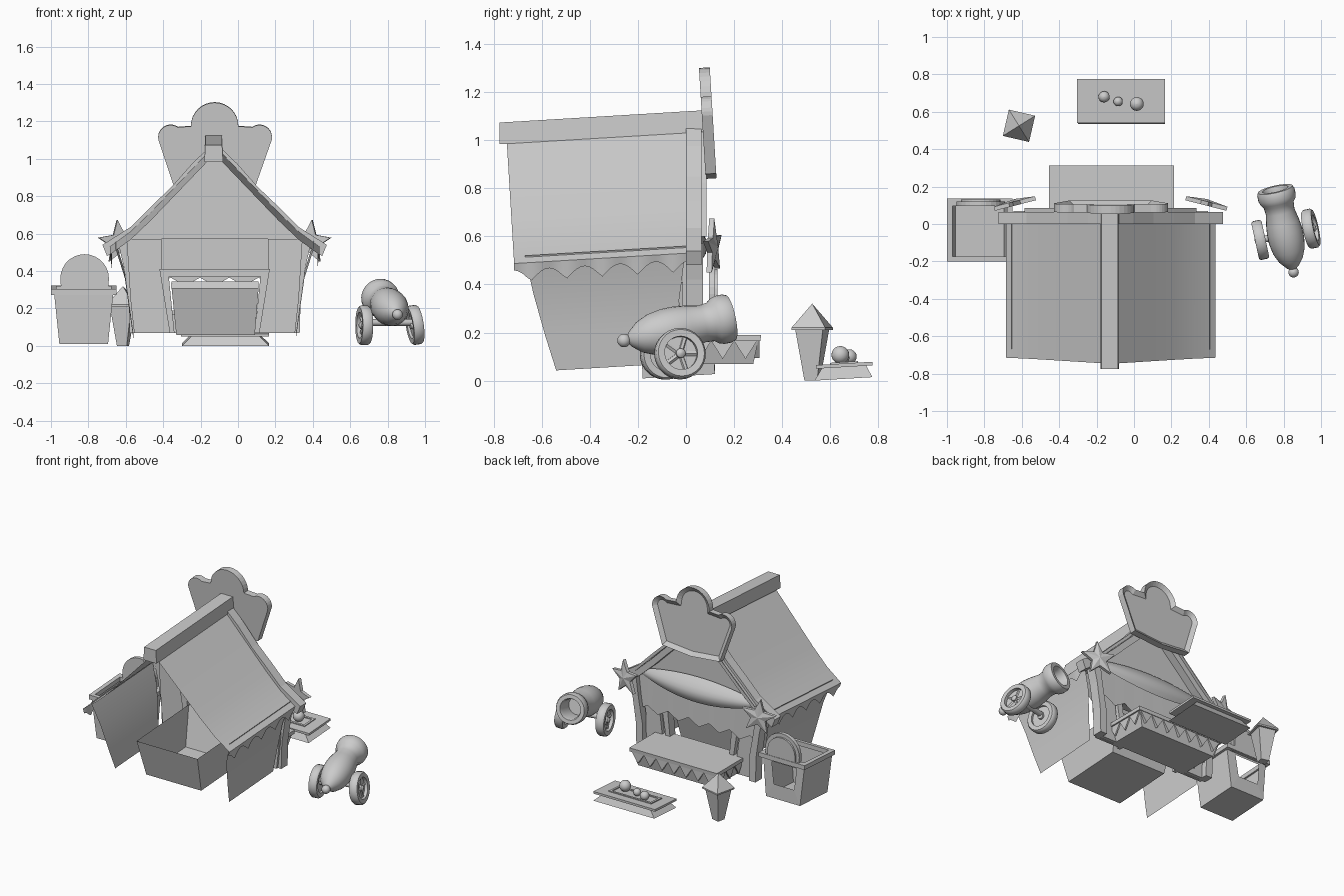
import bpy, bmesh
from math import sin, cos, pi, radians
from mathutils import Vector, Matrix

if "Cube" in bpy.data.objects:
    bpy.data.objects.remove(bpy.data.objects["Cube"])

TILT = 0.06  # the stall rises gently towards +y


def mesh(name, verts, faces, smooth=False, tilt=False):
    if tilt:
        verts = [(v[0], v[1], v[2] + TILT * v[1]) for v in verts]
    me = bpy.data.meshes.new(name)
    me.from_pydata([tuple(v) for v in verts], [], faces)
    bm = bmesh.new()
    bm.from_mesh(me)
    bmesh.ops.recalc_face_normals(bm, faces=bm.faces)
    bm.to_mesh(me)
    bm.free()
    ob = bpy.data.objects.new(name, me)
    bpy.context.collection.objects.link(ob)
    if smooth:
        bpy.ops.object.select_all(action='DESELECT')
        bpy.context.view_layer.objects.active = ob
        ob.select_set(True)
        bpy.ops.object.shade_smooth_by_angle(angle=radians(40))
    return ob


def prism(name, pts, y0, y1, tilt=False):
    """Extrude an xz outline along y."""
    n = len(pts)
    v = [(x, y, z) for y in (y0, y1) for x, z in pts]
    f = [tuple(range(n)), tuple(range(n, 2 * n))]
    f += [(i, (i + 1) % n, n + (i + 1) % n, n + i) for i in range(n)]
    return mesh(name, v, f, tilt=tilt)


def frustum(name, low, high, z0, z1, top=True, tilt=False):
    """Tapered box; low and high are (x0, x1, y0, y1)."""
    v = [(r[i], r[j], z) for r, z in ((low, z0), (high, z1))
         for i, j in ((0, 2), (1, 2), (1, 3), (0, 3))]
    f = [(0, 1, 2, 3)] + [(i, (i + 1) % 4, 4 + (i + 1) % 4, 4 + i) for i in range(4)]
    if top:
        f.append((4, 5, 6, 7))
    return mesh(name, v, f, tilt=tilt)


def strip(name, rows, smooth=True, tilt=False):
    """Sheet lofted through rows of points."""
    n = len(rows[0])
    f = [(a * n + i, a * n + i + 1, (a + 1) * n + i + 1, (a + 1) * n + i)
         for a in range(len(rows) - 1) for i in range(n - 1)]
    return mesh(name, [p for r in rows for p in r], f, smooth, tilt)


def lathe(name, prof, origin, axis, seg=24, closed=False):
    """Revolve (radius, distance) points around an axis."""
    rot = Vector(axis).normalized().to_track_quat('Z', 'Y')
    n = len(prof)
    v = [Vector(origin) + rot @ Vector((r * cos(2 * pi * s / seg), r * sin(2 * pi * s / seg), t))
         for s in range(seg) for r, t in prof]
    f = [(s * n + i, s * n + (i + 1) % n, (s + 1) % seg * n + (i + 1) % n, (s + 1) % seg * n + i)
         for s in range(seg) for i in range(n if closed else n - 1)]
    return mesh(name, v, f, True)


def ball(name, c, r):
    lathe(name, [(max(r * sin(pi * i / 10), 1e-4), -r * cos(pi * i / 10)) for i in range(11)], c, (0, 0, 1), 20)


def arc(cx, cz, r, a0, a1, n=10):
    return [(cx + r * cos(radians(a0 + (a1 - a0) * i / n)),
             cz + r * sin(radians(a0 + (a1 - a0) * i / n))) for i in range(n + 1)]


# roof: ridge beam, curved sheets, scalloped eaves, gable trims
prism("ridge_beam", [(-.18, 1.03), (-.08, 1.03), (-.085, 1.12), (-.175, 1.12)], -.775, .08, True)
CX = -.125
curve = [(.02, 1.05), (.12, .945), (.23, .83), (.34, .715), (.45, .61), (.56, .53)]
ys = [-.715 + .735 * i / 40 for i in range(41)]
for side, s in (("left", -1), ("right", 1)):
    strip(side + "_roof", [[(CX + s * x, -.715 - .03 * (z - .53) / .5, z), (CX + s * x, .02, z)]
                           for x, z in curve], tilt=True)
    ex = CX + s * .56
    strip(side + "_eave_scallops",
          [[(ex, y, .53) for y in ys],
           [(ex - s * .01, y, .452 + .05 * abs(sin(pi * (y + .645) / .148))) for y in ys]], tilt=True)
    upper = [(0, 1.10), (.12, .985), (.23, .86), (.34, .755), (.45, .645), (.6, .55)]
    lower = [(.575, .49), (.44, .575), (.33, .675), (.22, .785), (.11, .89), (0, 1.0)]
    prism(side + "_gable_trim", [(CX + s * x, z - .01) for x, z in upper + lower], 0, .065)
    inner = [(x, z - .035) for x, z in upper[:5]] + [(x + .02, z + .025) for x, z in lower[1:]]
    prism(side + "_gable_trim_face", [(CX + s * x, z) for x, z in inner], .06, .085)

    # star ornaments at the eave ends, turned a little outwards
    n = 10
    rim = [((.12, .052)[i % 2] * sin(2 * pi * i / n + .12 * s),
            (.12, .052)[i % 2] * cos(2 * pi * i / n + .12 * s)) for i in range(n)]
    v = [(x, 0, z) for x, z in rim] + [(x, .022, z) for x, z in rim] + [(0, .035, 0)]
    f = [tuple(range(n))] + [(i, (i + 1) % n, n + (i + 1) % n, n + i) for i in range(n)]
    f += [(n + i, n + (i + 1) % n, 2 * n) for i in range(n)]
    m = Matrix.Translation((CX + s * .505, .1, .555)) @ Matrix.Rotation(-s * .25, 4, 'Z')
    mesh(side + "_star", [m @ Vector(p) for p in v], f)

    # side wall cloth, facade panel, curved post and tied curtain
    strip(side + "_side_wall", [
        [(CX + s * .53, -.67, .56), (CX + s * .53, 0, .56)],
        [(CX + s * .48, -.635, .40), (CX + s * .48, -.02, .40)],
        [(CX + s * .455, -.585, .22), (CX + s * .455, -.045, .22)],
        [(CX + s * .435, -.54, .075), (CX + s * .435, -.06, .075)]], tilt=True)
    prism(side + "_facade_panel", [(CX + s * x, z) for x, z in
          ((.285, .41), (.235, .07), (.43, .07), (.45, .25), (.47, .57), (.285, .57))], -.015, 0)
    prism(side + "_post", [(CX + s * x, z) for x, z in
          ((.405, .07), (.455, .07), (.46, .25), (.485, .42), (.52, .57), (.46, .57), (.44, .42), (.41, .25))], 0, .07)
    prism(side + "_tied_curtain", [(CX + s * x, z) for x, z in
          ((.27, .07), (.41, .07), (.41, .3), (.45, .57), (.33, .57), (.30, .3))], .005, .03)

# gable wall and opening frame
prism("gable_wall", [(-.60, .57), (.35, .57), (.21, .71), (CX, 1.04), (-.46, .71)], -.005, .01)
opening = [(-.34, .07), (-.37, .37), (.12, .37), (.09, .07)]
outer = [(.115, .07), (.17, .41), (-.42, .41), (-.365, .07)]
prism("opening_frame", opening + outer, -.03, .03)

# bulging drape and pointed fringe
xs = [CX - .47 + .94 * i / 48 for i in range(49)]
rows = []
for j in range(7):
    t = j / 6
    row = []
    for x in xs:
        e = 1 - ((x - CX) / .47) ** 2
        row.append((x, .03 + .06 * e * sin(pi * t * .8), .60 + .06 * e - t * (.02 + .14 * e)))
    rows.append(row)
strip("drape", rows)
strip("fringe", [[(x, .035, .58) for x in xs],
                 [(x, .04, .365 - .045 * abs((i % 8) - 4) / 4) for i, x in enumerate(xs)]], False)

# crown-shaped sign with recessed face
crown = [(-.345, .86), (CX, .84), (.095, .86)] + arc(.115, 1.115, .067, -10, 125)
crown += arc(CX, 1.175, .127, 0, 180, 16) + arc(-.36, 1.115, .067, 55, 190)
sign = prism("crown_sign", crown, -.02, .025)
bm = bmesh.new()
bm.from_mesh(sign.data)
front = [f for f in bm.faces if f.normal.y > .9]
bmesh.ops.inset_region(bm, faces=front, thickness=.028, use_even_offset=True)
bmesh.ops.translate(bm, verts=list({v for f in front for v in f.verts}), vec=(0, -.02, 0))
bm.transform(Matrix.Translation((0, .088, 1.07)) @ Matrix.Rotation(radians(3.5), 4, 'X') @ Matrix.Translation((0, 0, -1.07)))
bm.to_mesh(sign.data)
bm.free()

# open storage bin behind the counter
frustum("rear_bin", (-.33, .09, -.53, -.1), (-.355, .11, -.60, -.03), .09, .345, False, True)

# counter with pointed trim
frustum("counter_body", (-.41, .17, .0, .28), (-.44, .20, .0, .3), .07, .165)
frustum("counter_top", (-.455, .215, -.02, .31), (-.455, .215, -.02, .312), .165, .19)
for i in range(7):
    x = -.44 + i * .64 / 7
    prism("counter_trim_%d" % i, [(x, .165), (x + .0914, .165), (x + .0457, .095)], .28, .306)
for ex in (-.445, .195):
    for i in range(3):
        y = .01 + i * .095
        v = [(ex + d, yy, z) for d in (0, .01) for yy, z in ((y, .165), (y + .095, .165), (y + .0475, .09))]
        mesh("counter_end_trim", v, [(0, 1, 2), (3, 4, 5), (0, 1, 4, 3), (1, 2, 5, 4), (2, 0, 3, 5)])

# small side cart: open box with a window face, rim and arched board
A = [(-.955, -.18), (-.695, -.18), (-.695, .12), (-.955, .12)]
B = [(-.985, -.195), (-.665, -.195), (-.665, .11), (-.985, .11)]
v = [(x, y, .02 + .06 * y) for x, y in A] + [(x, y, .31 + .06 * y) for x, y in B]
v += [(-.91, .119, .125), (-.755, .119, .125), (-.735, .113, .275), (-.925, .113, .275)]
mesh("cart_box", v, [(0, 1, 2, 3), (1, 2, 6, 5), (3, 0, 4, 7), (0, 1, 5, 4),
                     (3, 2, 9, 8), (2, 6, 10, 9), (6, 7, 11, 10), (7, 3, 8, 11)])
for n, r in (("back", (-1, -.65, -.2, -.175)), ("front", (-1, -.65, .095, .135)),
             ("left", (-1, -.97, -.2, .13)), ("right", (-.68, -.65, -.2, .13))):
    frustum("cart_rim_" + n, r, r, .285, .315, tilt=True)
prism("cart_arch_board", [(-.945, .29), (-.695, .29)] + arc(-.82, .36, .13, 0, 180, 14), .095, .12)
prism("cart_arch_face", [(-.925, .29), (-.715, .29)] + arc(-.82, .36, .105, 0, 180, 14), .11, .132)

# cannon barrel, knob and wheels
p0, p1 = Vector((.85, -.24, .17)), Vector((.755, .185, .262))
barrel = [(.001, -.01), (.018, 0), (.032, .01), (.065, .05), (.086, .10), (.096, .16), (.096, .21), (.09, .26), (.078, .32),
          (.082, .36), (.096, .378), (.102, .40), (.102, .43), (.095, .446), (.07, .446), (.062, .425),
          (.06, .32), (.001, .32)]
lathe("cannon_barrel", barrel, p0, p1 - p0, 28)
ball("cannon_knob", (.853, -.258, .167), .028)
lathe("cannon_axle", [(.001, 0), (.018, 0), (.018, .26), (.001, .26)], (.68, -.085, .125), (.265, .06, 0), 12)
for n, c, ax in (("left", (.675, -.085, .11), (-.97, -.21, 0)), ("right", (.945, -.025, .112), (.97, .21, .15))):
    ax = Vector(ax)
    lathe(n + "_wheel_rim", [(.07, -.026), (.098, -.028), (.106, -.018), (.106, .018), (.098, .028), (.07, .026)],
          c, ax, 28, True)
    lathe(n + "_wheel_disc", [(.001, -.012), (.075, -.012), (.075, .004), (.001, .004)], c, ax, 28)
    lathe(n + "_wheel_hub", [(.001, -.028), (.02, -.026), (.02, .02), (.012, .028), (.001, .03)], c, ax, 14)
    rot = ax.to_track_quat('Z', 'Y')
    for k in range(5):
        q = rot @ Vector((cos(k * 2 * pi / 5), sin(k * 2 * pi / 5), 0))
        lathe(n + "_wheel_spoke_%d" % k, [(.012, .015), (.012, .075)], c, q, 6)

# lantern with pyramid cap
def ring(h, z):
    return [(-.615 + h * 1.414 * cos(radians(a)), .525 + h * 1.414 * sin(radians(a)), z) for a in (32, 122, 212, 302)]
quad = [(i, (i + 1) % 4, 4 + (i + 1) % 4, 4 + i) for i in range(4)]
mesh("lantern_body", ring(.027, 0) + ring(.06, .22), quad + [(0, 1, 2, 3), (4, 5, 6, 7)])
mesh("lantern_cap", ring(.072, .21) + ring(.072, .22) + [(-.615, .525, .32)],
     quad + [(0, 1, 2, 3)] + [(4 + i, 4 + (i + 1) % 4, 8) for i in range(4)])

# low ball stand with splayed base, framed top and three balls
frustum("stand_top", (-.305, .165, .54, .775), (-.305, .165, .54, .775), .017, .032, tilt=True)
frustum("stand_base", (-.30, .165, .535, .775), (-.25, .115, .565, .75), -.032, .017, tilt=True)
for r in ((-.235, .09, .60, .615), (-.235, .09, .70, .715), (-.235, -.22, .60, .715), (.075, .09, .60, .715)):
    frustum("stand_frame", r, r, .03, .038, tilt=True)
for i, (x, y, r) in enumerate(((-.16, .68, .03), (-.085, .655, .025), (.015, .642, .037))):
    ball("stand_ball_%d" % i, (x, y, .07 + r), r)
